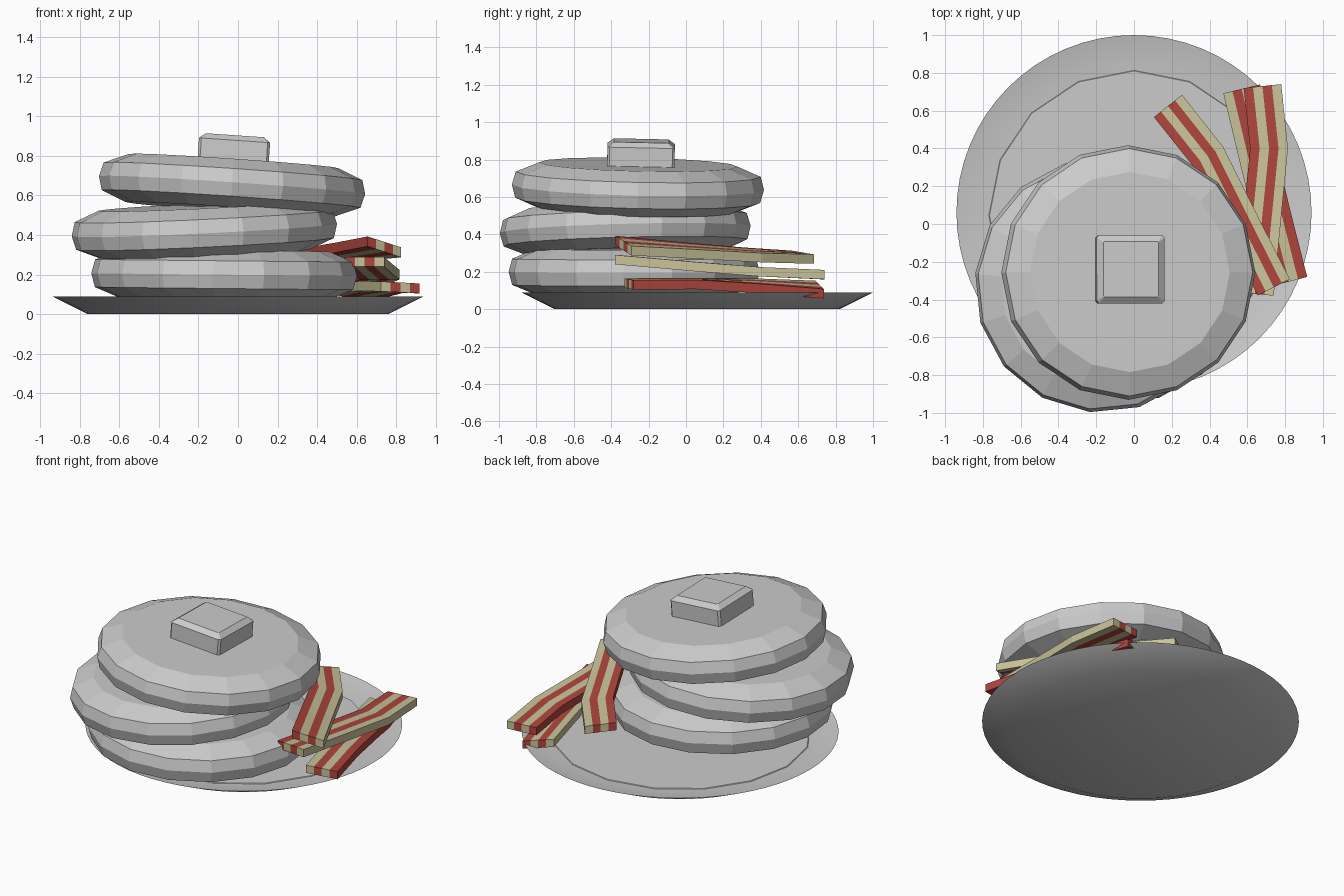
import bpy, bmesh
from math import sin, cos, pi, radians
from mathutils import Vector

if "Cube" in bpy.data.objects:
    bpy.data.objects.remove(bpy.data.objects["Cube"])


def make_object(name, verts, faces, loc=(0, 0, 0), rot=(0, 0, 0)):
    me = bpy.data.meshes.new(name)
    me.from_pydata(verts, [], faces)
    bm = bmesh.new()
    bm.from_mesh(me)
    bmesh.ops.recalc_face_normals(bm, faces=bm.faces)
    bm.to_mesh(me)
    bm.free()
    ob = bpy.data.objects.new(name, me)
    bpy.context.collection.objects.link(ob)
    ob.location, ob.rotation_euler = loc, rot
    return ob


def loft(name, rings, **kw):
    """Join equal-sized rings of points and cap both ends."""
    n = len(rings[0])
    verts = [p for r in rings for p in r]
    faces = [(k * n + i, k * n + (i + 1) % n, (k + 1) * n + (i + 1) % n, (k + 1) * n + i)
             for k in range(len(rings) - 1) for i in range(n)]
    faces += [tuple(range(n)), tuple(range(len(verts) - n, len(verts)))]
    return make_object(name, verts, faces, **kw)


def circle(r, z, n):
    return [(r * cos(2 * pi * i / n), r * sin(2 * pi * i / n), z) for i in range(n)]


def material(name, color):
    m = bpy.data.materials.new(name)
    m.diffuse_color = color
    m.use_nodes = True
    m.node_tree.nodes["Principled BSDF"].inputs["Base Color"].default_value = m.diffuse_color
    return m


# Plate with a sloping rim
plate = loft("plate", [circle(r, z, 64) for r, z in
                       [(0.76, 0), (0.94, 0.09), (0.79, 0.058)]], loc=(0, 0.06, 0))
bpy.context.view_layer.objects.active = plate
plate.select_set(True)
bpy.ops.object.shade_smooth_by_angle(angle=radians(30))
plate.select_set(False)

# Thin puddle of syrup on the plate
loft("syrup_puddle", [circle(0.775, 0.05, 16), circle(0.765, 0.062, 16)], loc=(0, 0.045, 0))

# Three tilted pancakes: location, slope along x and y, turn
profile = [(0.53, -0.122), (0.655, -0.07), (0.674, 0), (0.655, 0.07), (0.53, 0.122)]
stack = [((-0.07, -0.277, 0.20), -0.01, 0.0, -5),
         ((-0.17, -0.325, 0.425), 0.045, 0.03, -5.5),
         ((-0.03, -0.257, 0.652), -0.068, -0.022, 0)]
for k, (loc, sx, sy, turn) in enumerate(stack):
    loft(f"pancake_{k + 1}", [circle(r, z, 16) for r, z in profile],
         loc=loc, rot=(sy, -sx, radians(turn)))


# Butter pat with bevelled edges
def cut_square(h, c, z):
    return [(h, c - h, z), (h, h - c, z), (h - c, h, z), (c - h, h, z),
            (-h, h - c, z), (-h, c - h, z), (c - h, -h, z), (h - c, -h, z)]


loft("butter", [cut_square(0.18, 0.012, -0.05), cut_square(0.18, 0.012, 0.108),
                cut_square(0.147, 0.004, 0.134)],
     loc=(-0.025, -0.242, 0.767), rot=(-0.022, 0.068, 0))

# Bacon strips
red = material("bacon_meat", (0.42, 0.06, 0.045, 1))
cream = material("bacon_fat", (0.58, 0.54, 0.32, 1))


def bacon(name, path, mats, width=0.2, thick=0.05, cols=4):
    """path: (x, y, z of centre, drop from left to right edge)."""
    pts = [Vector(p[:3]) for p in path]
    rings = []
    for i, p in enumerate(pts):
        d = pts[min(i + 1, len(pts) - 1)] - pts[max(i - 1, 0)]
        side = Vector((-d.y, d.x, 0)).normalized() * width
        side.z = -path[i][3]
        up = Vector((0, 0, thick / 2))
        across = [p + side * (j / cols - 0.5) for j in range(cols + 1)]
        rings.append([q + up for q in across] + [q - up for q in reversed(across)])
    n = 2 * cols + 2
    verts = [tuple(v) for r in rings for v in r]
    faces, stripe = [], []
    for k in range(len(rings) - 1):
        for i in range(n):
            j = (i + 1) % n
            faces.append((k * n + i, k * n + j, (k + 1) * n + j, (k + 1) * n + i))
            c = i if i <= cols else 2 * cols - i
            stripe.append(min(max(c - (i == cols), 0), cols - 1) if i != cols else cols - 1)
    for base in (0, (len(rings) - 1) * n):
        for c in range(cols):
            faces.append((base + c, base + c + 1, base + n - 2 - c, base + n - 1 - c))
            stripe.append(c)
    ob = make_object(name, verts, faces)
    for m in mats:
        ob.data.materials.append(m)
    for f, s in zip(ob.data.polygons, stripe):
        f.material_index = s % 2


bacon("bacon_bottom", [(0.57, 0.715, 0.105, 0.045), (0.65, 0.38, 0.125, 0.03),
                       (0.735, 0.03, 0.137, 0.01), (0.82, -0.305, 0.135, 0.01)], (cream, red))
bacon("bacon_middle", [(0.68, 0.73, 0.185, 0), (0.715, 0.4, 0.2, 0),
                       (0.68, 0.05, 0.228, 0), (0.64, -0.37, 0.265, 0)], (red, cream))
bacon("bacon_top", [(0.18, 0.625, 0.278, 0.02), (0.39, 0.36, 0.29, 0.03),
                    (0.57, 0.0, 0.315, 0.04), (0.74, -0.335, 0.34, 0.055)], (red, cream), width=0.19)
# Path directions run back to front, so the side vector points to +x
